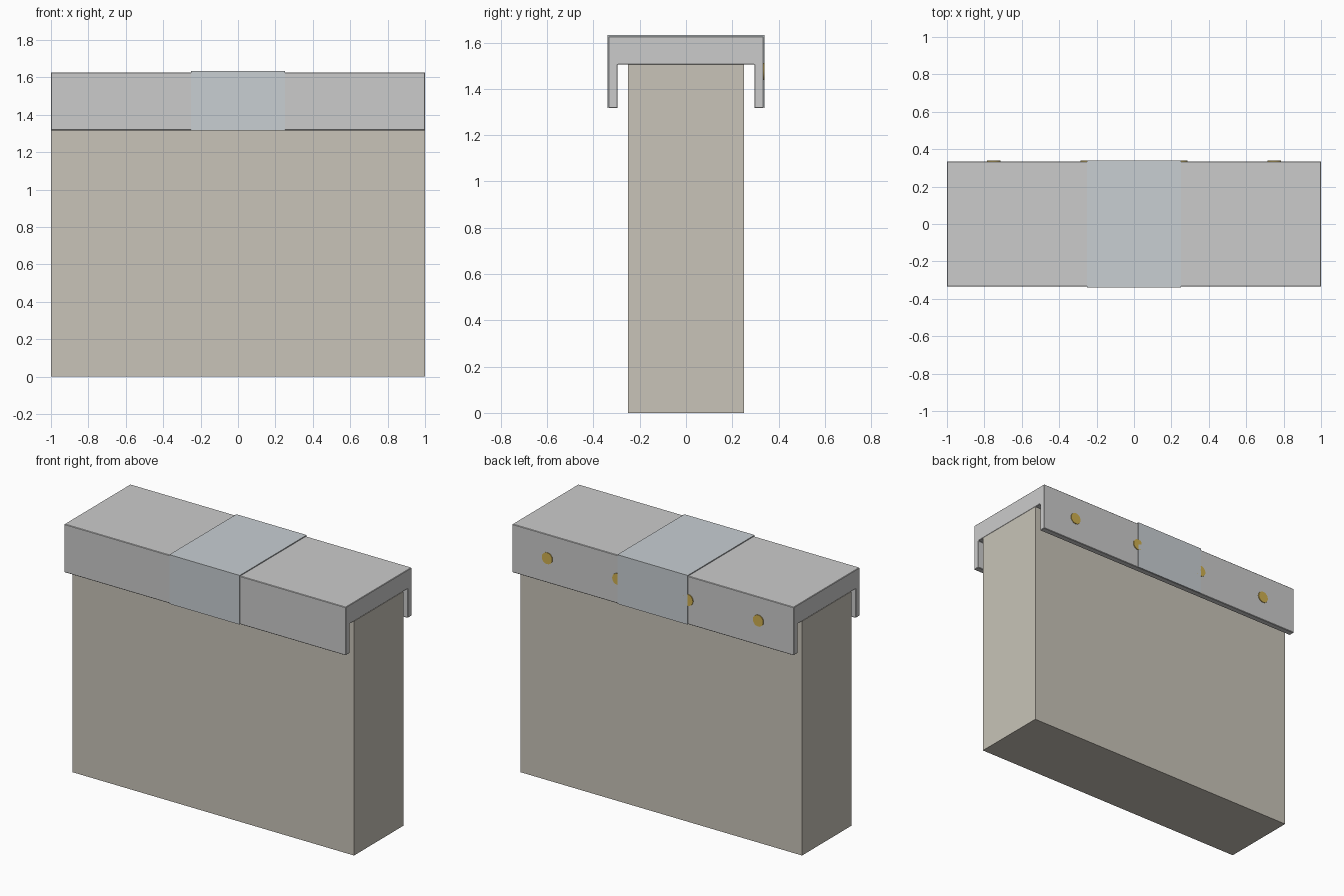
import bpy, bmesh, math

if "Cube" in bpy.data.objects:
    bpy.data.objects.remove(bpy.data.objects["Cube"])


def material(name, color):
    m = bpy.data.materials.new(name)
    m.diffuse_color = (*color, 1)
    m.use_nodes = True
    m.node_tree.nodes["Principled BSDF"].inputs["Base Color"].default_value = m.diffuse_color
    return m


def extrude_x(name, profile, half, mat=None, bevel=0):
    """Extrude a closed (y, z) profile along x from -half to half."""
    bm = bmesh.new()
    face = bm.faces.new([bm.verts.new((-half, y, z)) for y, z in profile])
    res = bmesh.ops.extrude_face_region(bm, geom=[face])
    verts = [g for g in res["geom"] if isinstance(g, bmesh.types.BMVert)]
    bmesh.ops.translate(bm, vec=(2 * half, 0, 0), verts=verts)
    bmesh.ops.recalc_face_normals(bm, faces=bm.faces)
    me = bpy.data.meshes.new(name)
    bm.to_mesh(me)
    bm.free()
    ob = bpy.data.objects.new(name, me)
    bpy.context.collection.objects.link(ob)
    if mat:
        me.materials.append(mat)
    if bevel:
        mod = ob.modifiers.new("Bevel", "BEVEL")
        mod.width = bevel
        mod.segments = 1
    return ob


def channel(yo, yi, bottom, inner_top, top):
    """Profile of an upside-down U."""
    return [(-yo, bottom), (-yo, top), (yo, top), (yo, bottom),
            (yi, bottom), (yi, inner_top), (-yi, inner_top), (-yi, bottom)]


stone = material("stone", (0.58, 0.55, 0.48))
steel = material("pale_metal", (0.58, 0.62, 0.65))
brass = material("brass", (0.62, 0.43, 0.08))

# Wall body
extrude_x("wall", [(-0.25, 0), (0.25, 0), (0.25, 1.505), (-0.25, 1.505)], 1.0, stone)

# Coping cap with hanging side lips
extrude_x("coping_cap", channel(0.335, 0.295, 1.317, 1.505, 1.627), 1.0, bevel=0.003)

# Thin cover strip over the joint
extrude_x("joint_cover", channel(0.34, 0.335, 1.317, 1.627, 1.633), 0.25, steel)

# Fixing screws along the back lip
for i, x in enumerate((-0.75, -0.25, 0.25, 0.75)):
    bpy.ops.mesh.primitive_cylinder_add(vertices=16, radius=0.037, depth=0.012,
                                        location=(x, 0.334, 1.475),
                                        rotation=(math.pi / 2, 0, 0))
    screw = bpy.context.object
    screw.name = f"screw_{i + 1}"
    screw.data.materials.append(brass)
    bpy.ops.object.shade_smooth_by_angle()
